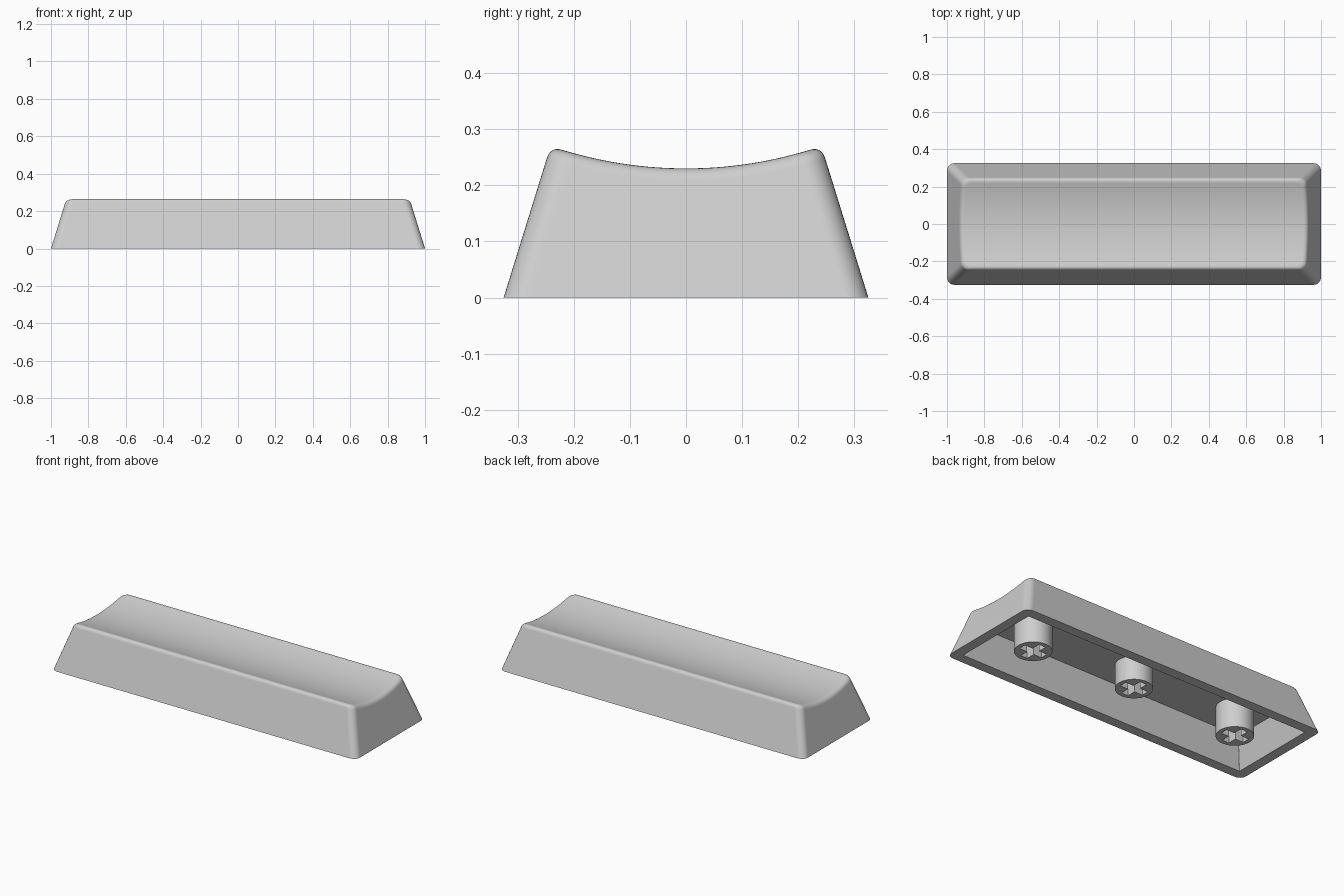
import bpy, bmesh, math
from mathutils import Vector

if "Cube" in bpy.data.objects:
    bpy.data.objects.remove(bpy.data.objects["Cube"])

HX, HY = 1.0, 0.325        # half size of the base
TAPER = 0.31               # inward lean of the walls per unit of height
CORNER = 0.04              # vertical corner radius
WALL, CEILING = 0.06, 0.17
FILLET = 0.022             # rounding of the top rim
DISH_R, DISH_Z = 0.75, 0.23

grey = bpy.data.materials.new("light grey plastic")
grey.diffuse_color = (0.62, 0.62, 0.62, 1)
grey.use_nodes = True
grey.node_tree.nodes["Principled BSDF"].inputs["Base Color"].default_value = grey.diffuse_color


def dish(y):
    """Height of the scooped top at depth y."""
    return DISH_Z + DISH_R - math.sqrt(DISH_R ** 2 - y * y)


# Half outline of a rounded rectangle, as (kind, parameter) samples
SIDE, ARC = 24, 8
SAMPLES = ([("arc", -90 + 90 * i / ARC) for i in range(ARC)]
           + [("side", -1 + 2 * i / SIDE) for i in range(SIDE + 1)]
           + [("arc", 90 * (i + 1) / ARC) for i in range(ARC)])


def outline(sample, inset, r):
    kind, t = sample
    cx, cy = HX - inset - r, HY - inset - r
    if kind == "side":
        return cx + r, cy * t
    a = math.radians(t)
    return cx + r * math.cos(a), math.copysign(cy, a) + r * math.sin(a)


def flat_half(inset, z, r):
    return [Vector((*outline(s, inset, r), z)) for s in SAMPLES]


def rim_half(t):
    """Outline at fraction t of the rounding between wall and dish."""
    pts = []
    for s in SAMPLES:
        z = 0.25
        for _ in range(6):                       # where wall meets dish
            x, y = outline(s, TAPER * z, CORNER)
            z = dish(y)
        edge = Vector((x, y, z))
        low = Vector((*outline(s, TAPER * (z - FILLET), CORNER), z - FILLET))
        x, y = outline(s, TAPER * z + FILLET, CORNER - FILLET * 0.5)
        top = Vector((x, y, dish(y)))
        pts.append(low * (1 - t) ** 2 + edge * 2 * t * (1 - t) + top * t * t)
    return pts


def finish(ob):
    ob.data.materials.clear()
    ob.data.materials.append(grey)
    bpy.ops.object.select_all(action="DESELECT")
    ob.select_set(True)
    bpy.context.view_layer.objects.active = ob
    bpy.ops.object.shade_smooth_by_angle(angle=math.radians(32))


# Key shell: ceiling, cavity, bottom rim, outer walls, rounded rim, dished top
halves = [flat_half(WALL + TAPER * CEILING, CEILING, 0.002),
          flat_half(WALL, 0, 0.002),
          flat_half(0, 0, CORNER)]
halves += [rim_half(i / 6) for i in range(7)]

bm = bmesh.new()
rings = []
for half in halves:
    right = [bm.verts.new(p) for p in half]
    left = [bm.verts.new((-p.x, p.y, p.z)) for p in half]
    rings.append(right + left[::-1])
n = len(rings[0])
for a, b in zip(rings, rings[1:]):
    for i in range(n):
        j = (i + 1) % n
        bm.faces.new((a[i], a[j], b[j], b[i]))
for ring in (rings[0], rings[-1]):               # strips running the full length
    for i in range(n // 2 - 1):
        bm.faces.new((ring[i], ring[i + 1], ring[n - 2 - i], ring[n - 1 - i]))
bmesh.ops.recalc_face_normals(bm, faces=bm.faces)
mesh = bpy.data.meshes.new("key_shell")
bm.to_mesh(mesh)
bm.free()
shell = bpy.data.objects.new("key_shell", mesh)
bpy.context.collection.objects.link(shell)
finish(shell)
shell.modifiers.new("even_shading", "WEIGHTED_NORMAL").keep_sharp = True


# Mounting stems: round posts with a cross-shaped socket
def stem(name, x, tip):
    curve = bpy.data.curves.new(name, "CURVE")
    curve.dimensions = "2D"
    curve.fill_mode = "BOTH"
    curve.extrude = (CEILING + 0.002 - tip) / 2
    circle = [(0.1 * math.cos(math.tau * i / 48), 0.1 * math.sin(math.tau * i / 48))
              for i in range(48)]
    w, l = 0.022, 0.075
    cross = []
    for k in range(4):
        c, s = round(math.cos(k * math.pi / 2)), round(math.sin(k * math.pi / 2))
        cross += [(px * c - py * s, px * s + py * c)
                  for px, py in ((l, -w), (l, w), (w, w))]
    for pts in (circle, cross):
        sp = curve.splines.new("POLY")
        sp.points.add(len(pts) - 1)
        for p, (px, py) in zip(sp.points, pts):
            p.co = (px, py, 0, 1)
        sp.use_cyclic_u = True
    ob = bpy.data.objects.new(name, curve)
    ob.location = (x, 0, (CEILING + 0.002 + tip) / 2)
    bpy.context.collection.objects.link(ob)
    bpy.ops.object.select_all(action="DESELECT")
    ob.select_set(True)
    bpy.context.view_layer.objects.active = ob
    bpy.ops.object.convert(target="MESH")
    ob = bpy.context.view_layer.objects.active
    b = bmesh.new()
    b.from_mesh(ob.data)
    bmesh.ops.remove_doubles(b, verts=b.verts, dist=1e-5)
    bmesh.ops.recalc_face_normals(b, faces=b.faces)
    b.to_mesh(ob.data)
    b.free()
    finish(ob)


stem("left_stem", -0.686, 0.0)
stem("middle_stem", 0, 0.03)
stem("right_stem", 0.686, 0.0)
